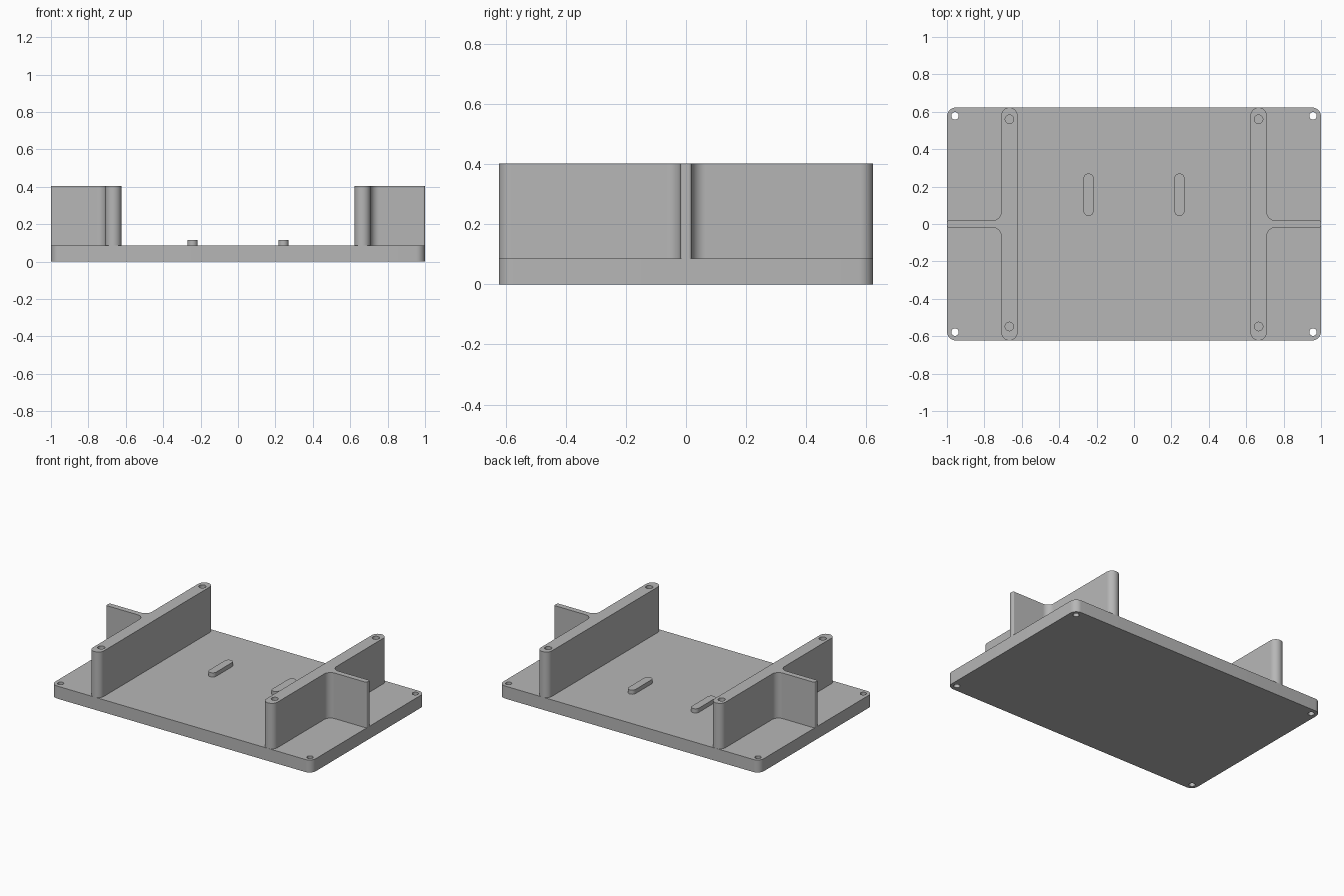
import bpy, bmesh, math
from mathutils import Vector

cube = bpy.data.objects.get("Cube")
if cube:
    bpy.data.objects.remove(cube, do_unlink=True)

HALF_Y, PLATE_TOP, WALL_TOP = 0.623, 0.087, 0.403
WALL_IN, WALL_OUT, RIB = 0.623, 0.709, 0.019
WALL_MID = (WALL_IN + WALL_OUT) / 2

grey = bpy.data.materials.new("plain grey")
grey.use_nodes = True
grey.diffuse_color = (0.47, 0.47, 0.47, 1)
grey.node_tree.nodes["Principled BSDF"].inputs["Base Color"].default_value = grey.diffuse_color


def rounded(corners, steps=10):
    """Round every (x, y, radius) corner of an outline with an arc."""
    out = []
    for i, (x, y, r) in enumerate(corners):
        p = Vector((x, y))
        a = (Vector(corners[i - 1][:2]) - p).normalized()
        b = (Vector(corners[(i + 1) % len(corners)][:2]) - p).normalized()
        centre = p + (a + b) * r          # all corners are right angles
        for k in range(steps + 1):
            t = math.pi / 2 * k / steps
            out.append(centre - b * r * math.cos(t) - a * r * math.sin(t))
    return out


def box_outline(x0, x1, y0, y1, r):
    return rounded([(x0, y0, r), (x1, y0, r), (x1, y1, r), (x0, y1, r)])


def prism(name, outline, z0, z1):
    """Extrude an outline from z0 up to z1."""
    bm = bmesh.new()
    base = bm.faces.new([bm.verts.new((p.x, p.y, z0)) for p in outline])
    top = bmesh.ops.extrude_face_region(bm, geom=[base])["geom"]
    bmesh.ops.translate(bm, vec=(0, 0, z1 - z0),
                        verts=[v for v in top if isinstance(v, bmesh.types.BMVert)])
    bmesh.ops.recalc_face_normals(bm, faces=bm.faces)
    mesh = bpy.data.meshes.new(name)
    bm.to_mesh(mesh)
    bm.free()
    mesh.materials.append(grey)
    obj = bpy.data.objects.new(name, mesh)
    bpy.context.collection.objects.link(obj)
    return obj


def drill(obj, spots, radius, z0, z1):
    """Cut round holes, then remove the cutters."""
    for x, y in spots:
        ring = [Vector((x + radius * math.cos(k * math.pi / 16),
                        y + radius * math.sin(k * math.pi / 16))) for k in range(32)]
        cutter = prism("hole_cutter", ring, z0, z1)
        cutter.hide_render = True
        mod = obj.modifiers.new("hole", 'BOOLEAN')
        mod.operation, mod.solver, mod.object = 'DIFFERENCE', 'EXACT', cutter
        bpy.context.view_layer.objects.active = obj
        bpy.ops.object.modifier_apply(modifier=mod.name)
        bpy.data.objects.remove(cutter, do_unlink=True)


# Base plate with a through hole in each corner
plate = prism("base_plate", box_outline(-1, 1, -HALF_Y, HALF_Y, 0.048), 0, PLATE_TOP)
drill(plate, [(sx * 0.957, sy * 0.578) for sx in (-1, 1) for sy in (-1, 1)],
      0.02, -0.1, 0.2)
parts = [plate]

for side, s in (("left", 1), ("right", -1)):
    # Upright wall with a filleted side rib, seen from above as a T
    half = [(WALL_IN, -HALF_Y, 0.0429), (WALL_OUT, -HALF_Y, 0.0429),
            (WALL_OUT, -RIB, 0.048), (1, -RIB, 0.01)]
    tee = half + [(x, -y, r) for x, y, r in reversed(half)]
    wall = prism(side + "_wall", rounded([(s * x, y, r) for x, y, r in tee]),
                 PLATE_TOP, WALL_TOP)
    drill(wall, [(s * WALL_MID, 0.56), (s * WALL_MID, -0.548)], 0.023, 0.2, 0.5)
    # Low locating peg
    x = s * 0.243
    peg = prism(side + "_peg", box_outline(x - 0.027, x + 0.027, 0.043, 0.27, 0.0269),
                PLATE_TOP, 0.116)
    parts += [wall, peg]

# Smooth the round sides and keep the edges sharp
bpy.ops.object.select_all(action='DESELECT')
for obj in parts:
    obj.select_set(True)
bpy.context.view_layer.objects.active = plate
bpy.ops.object.shade_smooth_by_angle(angle=math.radians(30))
